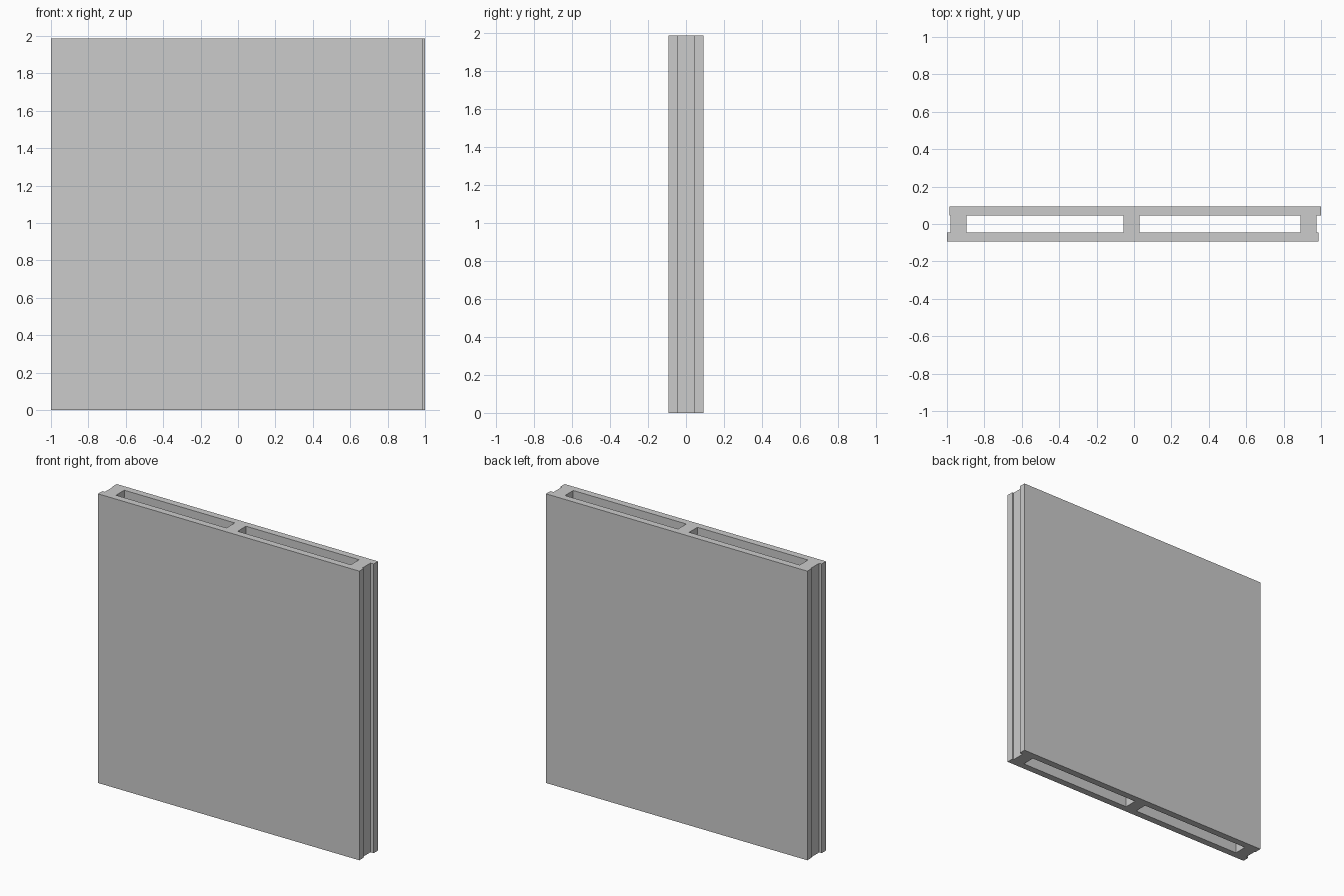
import bpy

if "Cube" in bpy.data.objects:
    bpy.data.objects.remove(bpy.data.objects["Cube"])

HEIGHT = 1.987
Y_OUT, Y_IN = 0.0925, 0.045          # skin outer / inner faces
FRONT = (-1.0, 0.987)                # front skin extent in x
BACK = (-0.987, 1.0)                 # back skin, shifted sideways
WEB_L, WEB_R = -0.981, 0.976         # outer faces of the end webs
CELLS = [(-0.896, -0.056), (0.029, 0.889)]   # hollow cores between webs

# Plan outline: two offset skins joined by recessed end webs
outline = [
    (FRONT[0], -Y_OUT), (FRONT[1], -Y_OUT), (FRONT[1], -Y_IN), (WEB_R, -Y_IN),
    (WEB_R, Y_IN), (BACK[1], Y_IN), (BACK[1], Y_OUT), (BACK[0], Y_OUT),
    (BACK[0], Y_IN), (WEB_L, Y_IN), (WEB_L, -Y_IN), (FRONT[0], -Y_IN),
]
loops = [outline] + [
    [(a, -Y_IN), (a, Y_IN), (b, Y_IN), (b, -Y_IN)] for a, b in CELLS
]

# Extrude the outline with its two hollow cores
curve = bpy.data.curves.new("hollow_wall_panel", 'CURVE')
curve.dimensions = '2D'
curve.fill_mode = 'BOTH'
curve.extrude = HEIGHT / 2
for pts in loops:
    s = curve.splines.new('POLY')
    s.points.add(len(pts) - 1)
    for p, (x, y) in zip(s.points, pts):
        p.co = (x, y, 0, 1)
    s.use_cyclic_u = True
    s.use_smooth = False

panel = bpy.data.objects.new("hollow_wall_panel", curve)
bpy.context.collection.objects.link(panel)
panel.location.z = HEIGHT / 2

# Convert to a flat-shaded mesh
bpy.context.view_layer.objects.active = panel
panel.select_set(True)
bpy.ops.object.convert(target='MESH')
bpy.ops.object.shade_flat()
